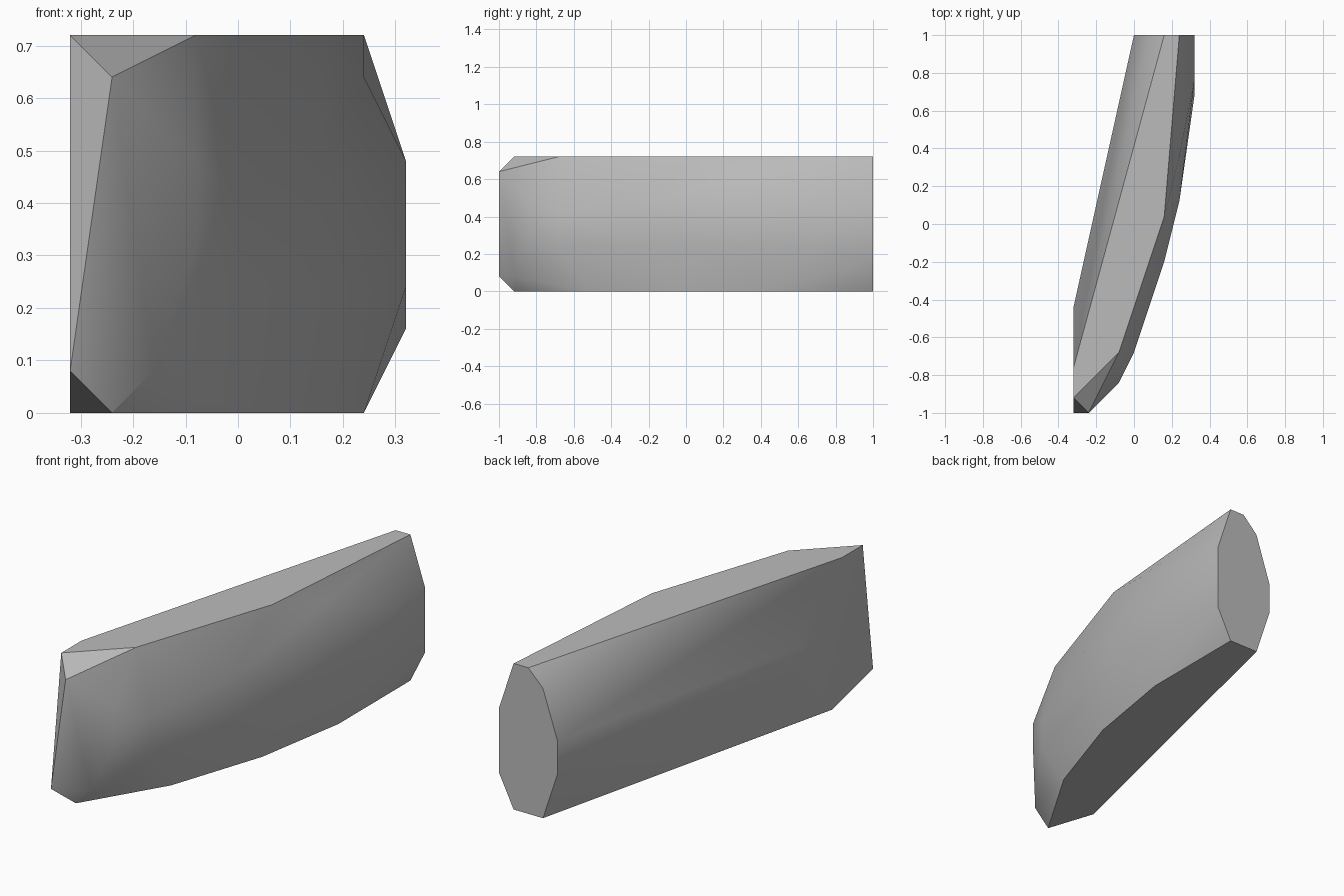
import bpy, bmesh, math

cube = bpy.data.objects.get("Cube")
if cube:
    bpy.data.objects.remove(cube, do_unlink=True)

STEP = 0.08      # grid spacing of the faceted shape
LENGTH = 25      # steps from front to back

# Outline corners at each height: (steps across, steps from the front tip)
LEVELS = {
    9: [(3, 25), (2, 25), (-4, 3), (-4, 1), (-1, 4), (2, 13)],
    8: [(1, 25), (-4, 4), (-3, 0), (3, 17)],
    6: [(4, 25), (4, 22), (-1, 2), (2, 10)],
    5: [(0, 25), (-4, 7), (3, 14), (0, 4)],
    4: [(-1, 2)],
    3: [(0, 25), (-4, 7), (4, 21), (3, 14), (2, 10), (0, 4)],
    2: [(4, 25)],
    1: [(-4, 0), (-2, 1)],
    0: [(3, 25), (1, 25), (-4, 4), (-3, 1), (0, 6), (2, 12), (3, 18)],
}


def make_material(name, colour):
    mat = bpy.data.materials.new(name)
    mat.use_nodes = True
    mat.diffuse_color = colour
    mat.node_tree.nodes["Principled BSDF"].inputs["Base Color"].default_value = colour
    return mat


def make_hull(name, levels, material):
    """Wrap a convex skin around the stacked outlines."""
    bm = bmesh.new()
    for height, outline in levels.items():
        for across, along in outline:
            bm.verts.new((across * STEP, (along - LENGTH / 2) * STEP, height * STEP))
    bmesh.ops.convex_hull(bm, input=bm.verts[:])
    loose = [v for v in bm.verts if not v.link_faces]
    bmesh.ops.delete(bm, geom=loose, context='VERTS')
    # Merge the flat caps into single faces
    bmesh.ops.dissolve_limit(bm, angle_limit=math.radians(0.5),
                             verts=bm.verts[:], edges=bm.edges[:])
    bmesh.ops.recalc_face_normals(bm, faces=bm.faces[:])
    mesh = bpy.data.meshes.new(name)
    bm.to_mesh(mesh)
    bm.free()
    mesh.materials.append(material)
    obj = bpy.data.objects.new(name, mesh)
    bpy.context.collection.objects.link(obj)
    return obj


# Curved block with a flat back, top and underside
body = make_hull("curved_block", LEVELS, make_material("mid grey", (0.5, 0.5, 0.5, 1)))

bpy.ops.object.select_all(action='DESELECT')
body.select_set(True)
bpy.context.view_layer.objects.active = body
bpy.ops.object.shade_smooth_by_angle(angle=math.radians(30))
